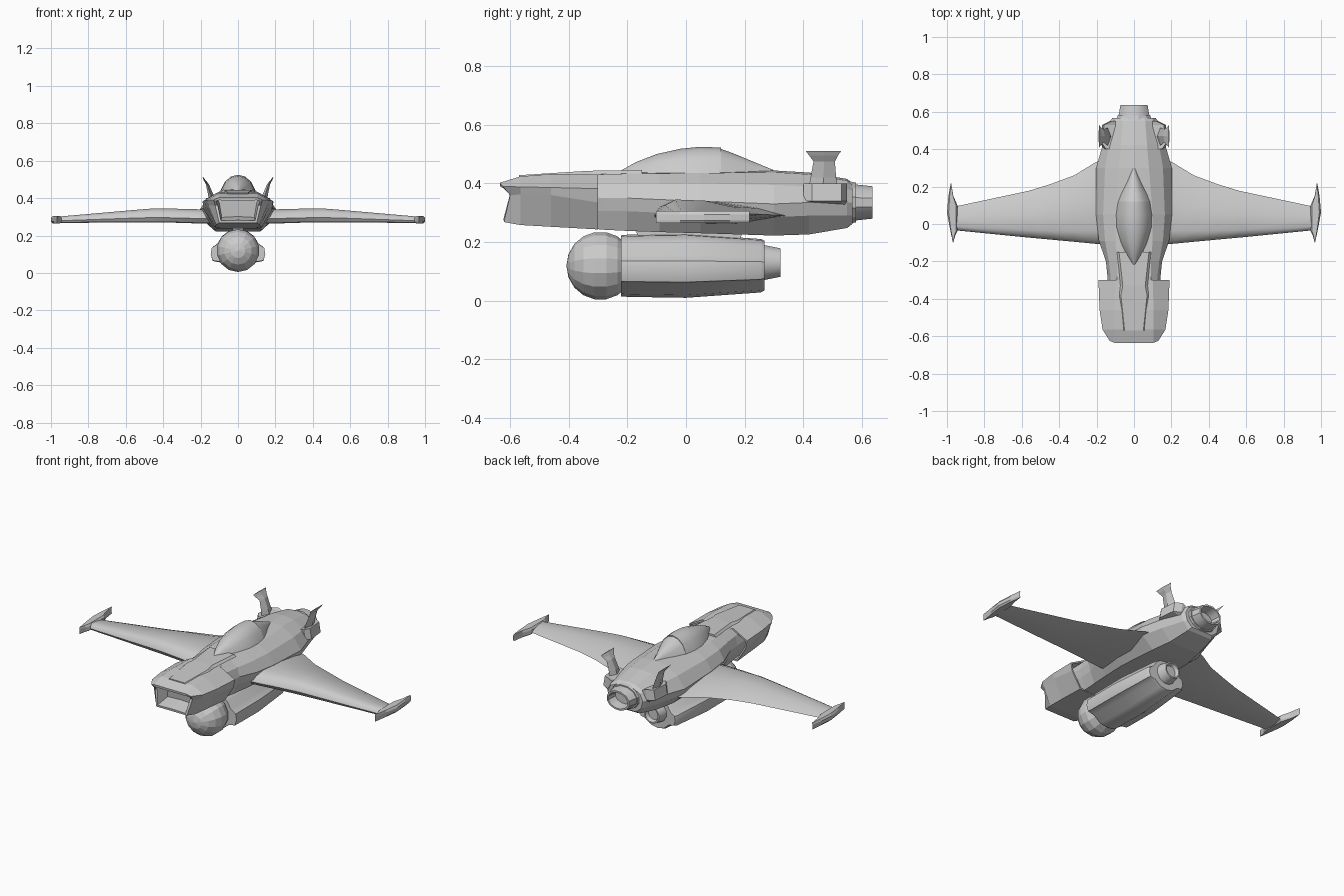
import bpy, bmesh, math
from mathutils import Matrix, Vector

if "Cube" in bpy.data.objects:
    bpy.data.objects.remove(bpy.data.objects["Cube"])


def finish(name, bm, mirror=False, smooth=None):
    bmesh.ops.recalc_face_normals(bm, faces=bm.faces[:])
    me = bpy.data.meshes.new(name)
    bm.to_mesh(me)
    bm.free()
    ob = bpy.data.objects.new(name, me)
    bpy.context.collection.objects.link(ob)
    if mirror:
        ob.modifiers.new("Mirror", 'MIRROR').use_clip = False
    if smooth:
        bpy.ops.object.select_all(action='DESELECT')
        ob.select_set(True)
        bpy.context.view_layer.objects.active = ob
        bpy.ops.object.shade_smooth_by_angle(angle=math.radians(smooth))
    return ob


def loft(name, rings, mirror=False, smooth=None, hollow=()):
    """Skin closed rings; hollow = (cap index, rim, depth) recesses."""
    bm = bmesh.new()
    vs = [[bm.verts.new(p) for p in r] for r in rings]
    n = len(vs[0])
    for a, b in zip(vs, vs[1:]):
        for i in range(n):
            j = (i + 1) % n
            bm.faces.new((a[i], a[j], b[j], b[i]))
    caps = [bm.faces.new(vs[0]), bm.faces.new(vs[-1])]
    bmesh.ops.recalc_face_normals(bm, faces=bm.faces[:])
    for cap, rim, depth in hollow:
        bmesh.ops.inset_individual(bm, faces=[caps[cap]], thickness=rim)
        bmesh.ops.inset_individual(bm, faces=[caps[cap]], thickness=0.008, depth=-depth)
    return finish(name, bm, mirror, smooth)


def sym(half):
    """Mirror a half section running from top centre to bottom centre."""
    return half + [(-x, y, z) for x, y, z in half[-2:0:-1]]


def circle(y, r, cz, n=16, sx=1.0):
    return [(sx * r * math.cos(2 * math.pi * (i + .5) / n), y,
             cz + r * math.sin(2 * math.pi * (i + .5) / n)) for i in range(n)]


# Nose cowl: wide mouth in front, open scoops behind
def cowl(y, zt, wt, ws, zs, wl, zl, wb, zb, mid=0.0):
    return sym([(0, y, zt), (wt, y, zt), (ws, y + mid * .3, zs), (wl, y + mid, zl),
                (wb, y + mid * .4, zb), (0, y + mid * .4, zb)])


loft("nose_cowl", [
    cowl(-.635, .402, .105, .13, .39, .122, .36, .10, .268, .035),
    cowl(-.565, .424, .105, .168, .388, .158, .362, .115, .258),
    cowl(-.46, .432, .105, .184, .386, .172, .36, .12, .252),
    cowl(-.30, .430, .10, .19, .382, .182, .335, .125, .243),
], hollow=[(0, .014, .09), (1, .01, .10)])


# Main fuselage
def hull(y, zt, wt, wu, zu, ws, zs, wb, zb):
    return sym([(0, y, zt), (wt, y, zt - .006), (wu, y, zu), (ws, y, zs),
                (ws - .012, y, zs - .045), (wb, y, zb), (0, y, zb)])


loft("fuselage", [
    hull(-.42, .428, .09, .12, .40, .135, .36, .10, .255),
    hull(-.28, .437, .09, .125, .40, .142, .35, .10, .242),
    hull(-.20, .439, .09, .135, .40, .150, .35, .11, .238),
    hull(-.09, .440, .10, .155, .40, .188, .345, .12, .234),
    hull(.05, .441, .10, .165, .40, .203, .34, .13, .230),
    hull(.30, .444, .08, .155, .395, .203, .33, .12, .222),
    hull(.42, .437, .07, .135, .39, .168, .335, .10, .226),
    hull(.55, .415, .06, .105, .38, .128, .335, .08, .248),
    hull(.568, .400, .055, .095, .375, .115, .335, .07, .262),
])

# Raised panel between nose and canopy
loft("top_panel", [sym([(0, y, z), (w, y, z), (w + .02, y, z - .02), (0, y, z - .03)])
                   for y, z, w in ((-.57, .428, .05), (-.38, .440, .07), (-.33, .443, .06), (-.15, .445, .08))])

# Canopy and its rear fairing
def dome(y, w, z):
    b = .43
    h = z - b
    return sym([(0, y, z), (w * .38, y, b + h * .9), (w * .72, y, b + h * .6),
                (w, y, b), (0, y, b - .01)])


loft("canopy", [dome(*s) for s in (
    (-.22, .008, .445), (-.17, .04, .473), (-.10, .072, .500), (-.02, .095, .518),
    (.05, .098, .525), (.12, .088, .522))], smooth=35)
loft("canopy_fairing", [dome(*s) for s in (
    (.115, .089, .519), (.16, .072, .503), (.23, .038, .474), (.30, .008, .445))], smooth=35)

# Main engine nozzle
loft("engine_collar", [circle(.555, .075, .335, 12, 1.3), circle(.58, .070, .335, 12, 1.3)])
loft("engine_nozzle", [circle(.565, .065, .335, 12, 1.35), circle(.637, .057, .335, 12, 1.32)],
     smooth=35, hollow=[(1, .01, .06)])


# Wings
def airfoil(x, y0, y1, zt, zb):
    c, m = y1 - y0, zb + (zt - zb) * .35
    return [(x, y0, m), (x, y0 + .04 * c, m + (zt - m) * .6), (x, y0 + .16 * c, zt), (x, y0 + .5 * c, zt - .004),
            (x, y0 + .8 * c, m + (zt - m) * .5), (x, y1, m), (x, y0 + .6 * c, zb),
            (x, y0 + .05 * c, zb + .003)]


loft("wing", [
    airfoil(.13, -.11, .36, .338, .262), airfoil(.205, -.106, .33, .340, .264),
    airfoil(.32, -.095, .26, .343, .268), airfoil(.45, -.083, .212, .345, .270),
    airfoil(.56, -.073, .178, .336, .270), airfoil(.95, -.034, .095, .302, .267),
], mirror=True, smooth=40)

# Pointed wing tips
tip = [(.943, -.036), (.955, -.06), (.967, -.102), (.985, -.02), (1.0, .062),
       (.992, .15), (.980, .217), (.966, .15), (.943, .097)]
loft("wing_tip", [[(.97 + (x - .97) * s, y, z) for x, y in tip]
                  for s, z in ((.7, .265), (1, .274), (1, .294), (.7, .305))], mirror=True)

# Flared tail fins
loft("tail_fin", [[(x - t, a, z), (x, (a + b) / 2, z), (x - t, b, z), (x - 2 * t, (a + b) / 2, z)]
                  for x, a, b, z, t in ((.155, .415, .52, .37, .02), (.160, .425, .512, .42, .014),
                                        (.172, .435, .508, .475, .008), (.183, .42, .518, .495, .005),
                                        (.190, .408, .53, .511, .003))], mirror=True)
loft("fin_root", [[(.10, y, .39), (.10 + w, y, .40), (.11 + w, y, .34), (.10, y, .32)]
                  for y, w in ((.40, .05), (.43, .07), (.53, .06), (.55, .02))], mirror=True)

# Underslung pod: faceted ball
bm = bmesh.new()
bmesh.ops.create_uvsphere(bm, u_segments=14, v_segments=9, radius=.116,
                          matrix=Matrix.Translation((0, -.292, .119)) @ Matrix.Rotation(math.pi / 2, 4, 'X'))
finish("pod_ball", bm)

# Pod body with bulging sides
half = [(0, .105), (.05, .10), (.085, .075), (.11, .035), (.14, .015), (.146, -.02),
        (.135, -.055), (.095, -.062), (.05, -.098), (0, -.107)]
loft("pod_body", [sym([(x * s, y, .120 + z * t) for x, z in half])
                  for y, s, t in ((-.222, 1, .98), (-.20, 1, 1), (0, 1, 1.03), (.255, .86, .86), (.268, .80, .80))],
     smooth=32)

# Pod exhaust
loft("pod_exhaust", [circle(.26, .063, .130, 12), circle(.323, .050, .130, 12)],
     smooth=35, hollow=[(1, .008, .02)])

# Pylon joining pod and fuselage
loft("pod_pylon", [[(-.03, a, z), (.03, a, z), (.03, b, z), (-.03, b, z)]
                   for a, b, z in ((-.15, .18, .20), (-.18, .2, .25))])
